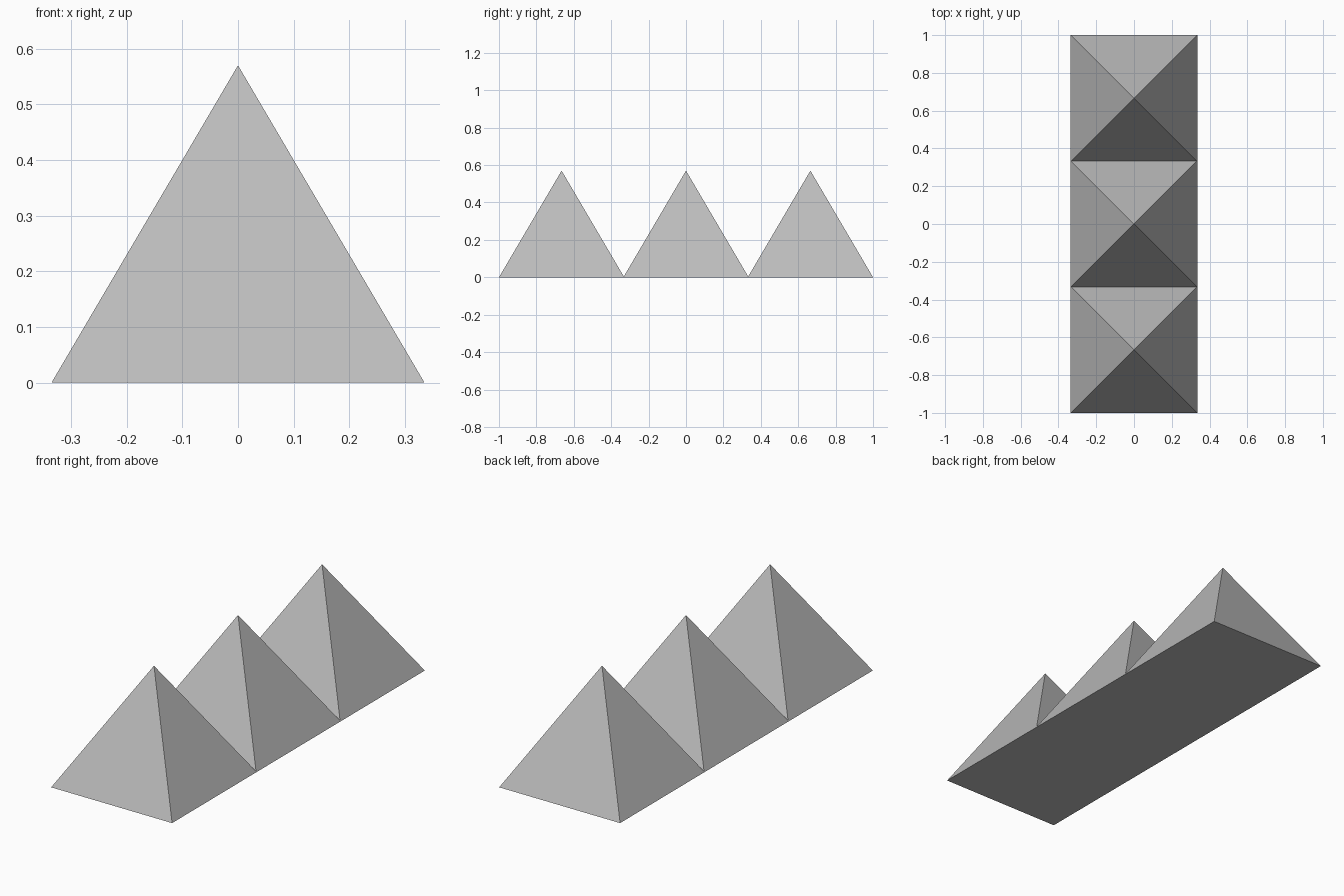
import bpy

HALF_WIDTH = 0.335
HEIGHT = 0.57
SPACING = 0.665

# Remove the default cube
cube = bpy.data.objects.get("Cube")
if cube:
    bpy.data.objects.remove(cube, do_unlink=True)

# Plain grey material
grey = bpy.data.materials.new("plain_grey")
grey.use_nodes = True
colour = (0.5, 0.5, 0.5, 1)
grey.diffuse_color = colour
grey.node_tree.nodes["Principled BSDF"].inputs["Base Color"].default_value = colour


def add_pyramid(name, y):
    """Square pyramid with a closed base, standing on the ground."""
    w = HALF_WIDTH
    corners = [(-w, -w, 0), (w, -w, 0), (w, w, 0), (-w, w, 0)]
    sides = [(i, (i + 1) % 4, 4) for i in range(4)]
    mesh = bpy.data.meshes.new(name)
    mesh.from_pydata(corners + [(0, 0, HEIGHT)], [], sides + [(3, 2, 1, 0)])
    mesh.materials.append(grey)
    pyramid = bpy.data.objects.new(name, mesh)
    pyramid.location.y = y
    bpy.context.collection.objects.link(pyramid)


# Row of three pyramids whose bases just overlap
for step, name in enumerate(("front_pyramid", "middle_pyramid", "back_pyramid")):
    add_pyramid(name, (step - 1) * SPACING)
